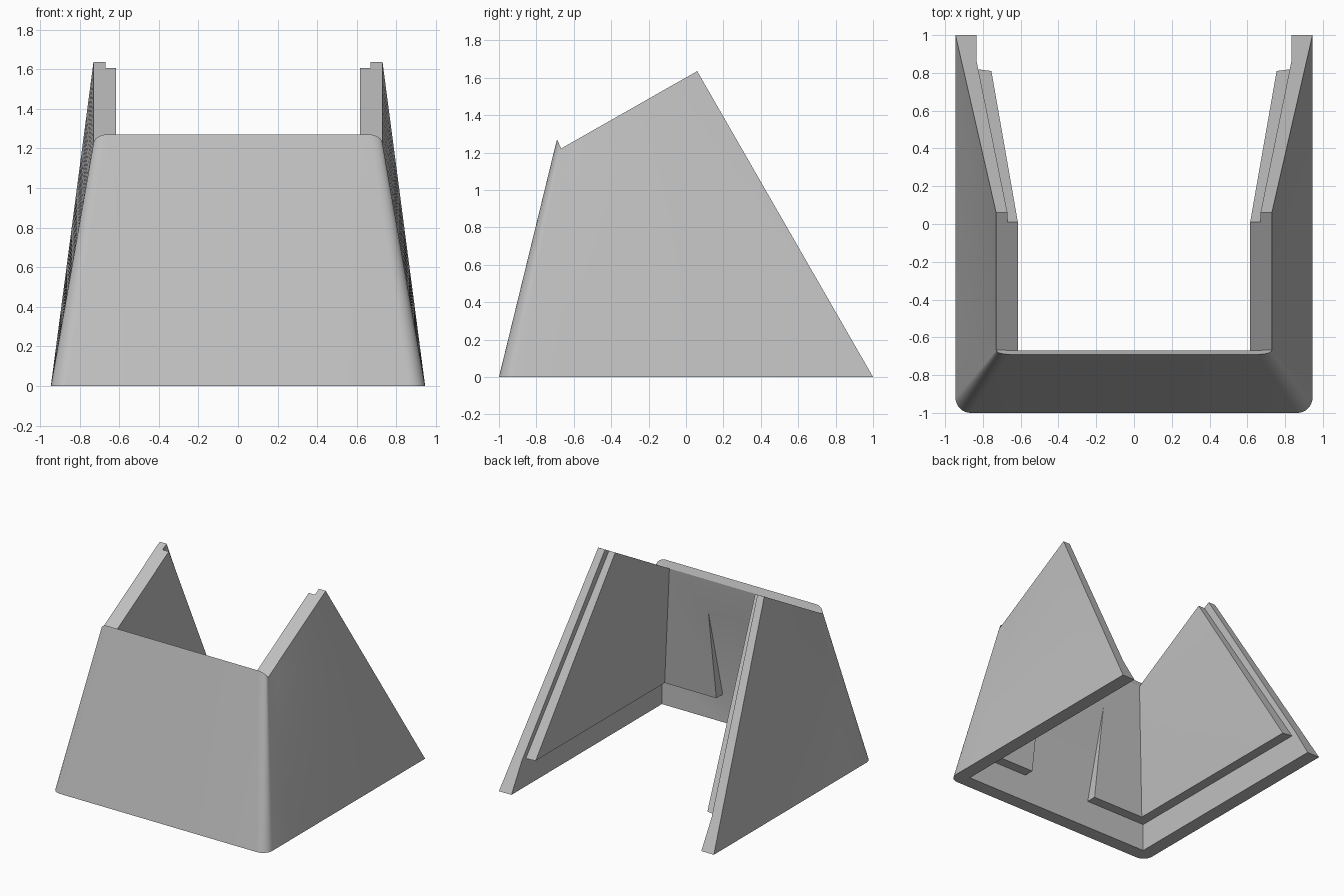
import bpy, bmesh, math
from mathutils import Vector as V

cube = bpy.data.objects.get("Cube")
if cube:
    bpy.data.objects.remove(cube)

LEDGE = 0.22      # height of the lining's lower edge
WEDGE = 0.27      # where the front recess runs out, from the lining's top
LEVELS = 8


def station(base, top, rim, lining, skirt, foot, recess=False):
    """Cross-section of the wall: outside going up, inside going down."""
    outer = [base.lerp(top, i / LEVELS) for i in range(LEVELS + 1)]
    knee = rim.lerp(lining, WEDGE)
    return outer + [rim, knee, skirt if recess else lining, skirt, foot]


stations = []

# Rear edge: the thin outer layer alone, up to the step in front of it
ends = []
for back in (0, 0.05):
    base, top = V((0.945, 1 - back, 0)), V((0.73, 0.06 - back, 1.635 - back * 0.56))
    rim = V((0.67, top.y, top.z))
    skirt, foot = V((0.835, 0.87 - back, LEDGE)), V((0.835, 1 - back, 0))
    stations.append(station(base, top, rim, skirt, skirt, foot))
    ends = [base, top, rim, skirt, foot]

# Side wall with its lining, from the step to the front corner
start = [ends[0], ends[1], V((0.615, 0.01, ends[1].z)), V((0.755, 0.81, LEDGE)),
         ends[3], ends[4]]
inner = [V((0.615, -0.67, 1.22)), V((0.755, -0.81, LEDGE)),
         V((0.835, -0.89, LEDGE)), V((0.835, -0.89, 0))]
corner = [V((0.945, -0.92, 0)), V((0.73, -0.667, 1.222))] + inner
for i in range(9):
    stations.append(station(*[a.lerp(b, i / 8) for a, b in zip(start, corner)]))

# Rounded outer corner around a sharp inner one
for i in range(1, 9):
    c, s = math.cos(i * math.pi / 16), math.sin(i * math.pi / 16)
    base = V((0.865 + 0.08 * c, -0.92 - 0.08 * s, 0))
    top = V((0.66 + 0.07 * c, -0.667 - 0.023 * s, 1.222 + 0.048 * s))
    stations.append(station(base, top, *inner))

# Front wall up to the recess, then the recessed section
middle = [V((0.3, p.y, p.z)) for p in [base, top] + inner]
stations.append(station(*middle))
stations.append(station(*middle, recess=True))

# Mirror to the other side
stations += [[V((-p.x, p.y, p.z)) for p in s] for s in reversed(stations)]

# Skin the cross-sections
bm = bmesh.new()
shared = {}


def vert(p):
    key = tuple(round(c, 5) for c in p)
    if key not in shared:
        shared[key] = bm.verts.new(p)
    return shared[key]


def face(points):
    verts = list(dict.fromkeys(vert(p) for p in points))
    if len(verts) > 2 and not bm.faces.get(verts):
        bm.faces.new(verts)


for a, b in zip(stations, stations[1:]):
    for i in range(len(a)):
        j = (i + 1) % len(a)
        face((a[i], a[j], b[j], b[i]))
face(stations[0])
face(stations[-1])
bmesh.ops.dissolve_degenerate(bm, dist=0.0001, edges=bm.edges[:])
bmesh.ops.recalc_face_normals(bm, faces=bm.faces[:])

mesh = bpy.data.meshes.new("tapered_shell")
bm.to_mesh(mesh)
bm.free()
shell = bpy.data.objects.new("tapered_shell", mesh)
bpy.context.collection.objects.link(shell)

# Plain grey finish
grey = bpy.data.materials.new("plain_grey")
grey.use_nodes = True
colour = (0.53, 0.53, 0.53, 1)
grey.diffuse_color = colour
grey.node_tree.nodes["Principled BSDF"].inputs["Base Color"].default_value = colour
mesh.materials.append(grey)

bpy.ops.object.select_all(action='DESELECT')
shell.select_set(True)
bpy.context.view_layer.objects.active = shell
bpy.ops.object.shade_smooth_by_angle(angle=math.radians(20))
